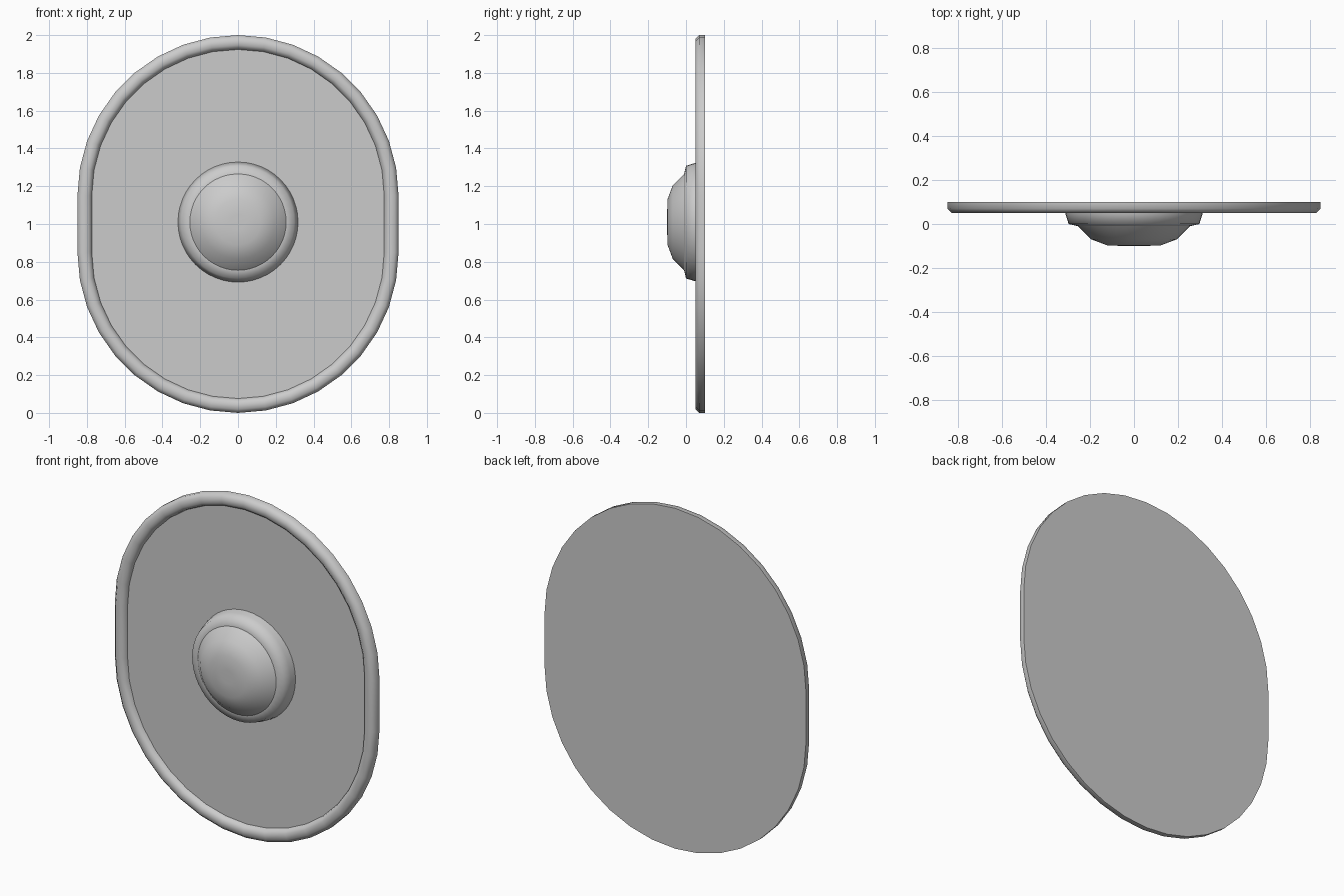
import bpy, bmesh
from math import sin, cos, radians, pi

if "Cube" in bpy.data.objects:
    bpy.data.objects.remove(bpy.data.objects["Cube"])


def loft(name, rings, angle):
    """Skin matching rings of points, cap both ends and smooth by angle."""
    bm = bmesh.new()
    loops = [[bm.verts.new(p) for p in ring] for ring in rings]
    n = len(loops[0])
    for a, b in zip(loops, loops[1:]):
        for i in range(n):
            j = (i + 1) % n
            bm.faces.new((a[i], a[j], b[j], b[i]))
    bm.faces.new(loops[0])
    bm.faces.new(loops[-1])
    bmesh.ops.recalc_face_normals(bm, faces=bm.faces)
    mesh = bpy.data.meshes.new(name)
    bm.to_mesh(mesh)
    bm.free()
    obj = bpy.data.objects.new(name, mesh)
    bpy.context.collection.objects.link(obj)
    bpy.ops.object.select_all(action='DESELECT')
    obj.select_set(True)
    bpy.context.view_layer.objects.active = obj
    bpy.ops.object.shade_smooth_by_angle(angle=radians(angle))
    return obj


def oval(r, y):
    """Two half circles (10 degree steps) pulled apart vertically by 0.3."""
    pts = []
    for start, dz in ((0, 0.15), (180, -0.15)):
        for k in range(19):
            a = radians(start + 10 * k)
            pts.append((r * cos(a), y, 1 + dz + r * sin(a)))
    return pts


def circle(r, y, n=48):
    return [(r * cos(2 * pi * i / n), y, 1.01 + r * sin(2 * pi * i / n))
            for i in range(n)]


# Oval board: flat back, raised rounded rim, recessed front panel
board_profile = [(0.85, 0.10), (0.85, 0.07), (0.83, 0.05),
                 (0.797, 0.05), (0.779, 0.064), (0.774, 0.08)]
loft("shield_board", [oval(r, y) for r, y in board_profile], 50)

# Collar around the boss
collar_profile = [(0.318, 0.08), (0.312, 0.045), (0.298, 0.0), (0.255, -0.01)]
loft("boss_collar", [circle(r, y) for r, y in collar_profile], 70)

# Central dome
dome_profile = [(0.26, -0.005), (0.195, -0.07), (0.12, -0.098), (0.04, -0.1)]
loft("boss_dome", [circle(r, y) for r, y in dome_profile], 40)
